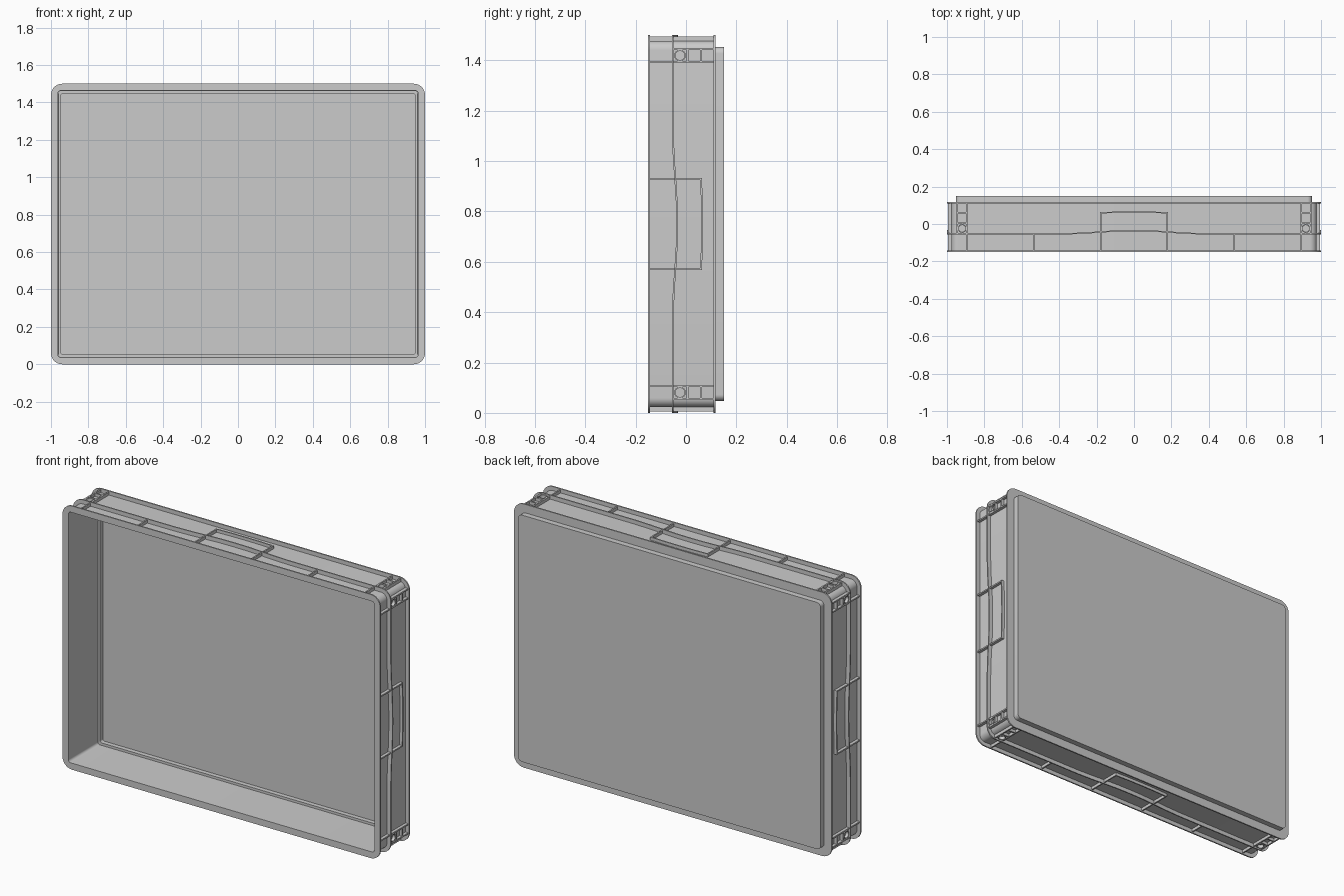
import bpy, bmesh
from math import sin, cos, pi
from mathutils import Vector

if "Cube" in bpy.data.objects:
    bpy.data.objects.remove(bpy.data.objects["Cube"])

HX, HZ, CZ = 1.0, 0.75, 0.75      # half width, half height, centre height
WALL, RIB = 0.023, 0.006          # depth of the outer recess, rib inset from rim
T = 0.008                         # rib thickness


def finish(bm, name, smooth=True):
    bmesh.ops.recalc_face_normals(bm, faces=bm.faces[:])
    me = bpy.data.meshes.new(name)
    bm.to_mesh(me)
    bm.free()
    ob = bpy.data.objects.new(name, me)
    bpy.context.collection.objects.link(ob)
    if smooth:
        bpy.ops.object.select_all(action='DESELECT')
        ob.select_set(True)
        bpy.context.view_layer.objects.active = ob
        bpy.ops.object.shade_smooth_by_angle(angle=0.5)
    return ob


def loft(bm, rings, closed=False, caps=False):
    vs = [[bm.verts.new(p) for p in r] for r in rings]
    n = len(vs[0])
    pairs = list(zip(vs, vs[1:])) + ([(vs[-1], vs[0])] if closed else [])
    for a, b in pairs:
        for i in range(n):
            j = (i + 1) % n
            bm.faces.new((a[i], a[j], b[j], b[i]))
    if caps:
        bm.faces.new(vs[0])
        bm.faces.new(vs[-1])


def outline(inset, r, stations=(), seg=8):
    """Rounded rectangle as (x, z, distance from side centre) points."""
    hx, hz = HX - inset, HZ - inset
    pts = []
    corners = [(1, 1), (-1, 1), (-1, -1), (1, -1)]
    for k, (sx, sz) in enumerate(corners):
        for i in range(seg + 1):
            a = k * pi / 2 + i / seg * pi / 2
            pts.append((sx * (hx - r) + r * cos(a), sz * (hz - r) + r * sin(a), 9))
        for s in stations:
            pts.append([(-s, hz), (-hx, -s), (s, -hz), (hx, s)][k] + (abs(s),))
    return pts


def ring(inset, y, r):
    return [Vector((x, y, z + CZ)) for x, z, _ in outline(inset, r)]


# tray shell: base plinth, lower flange, recessed wall, rim, inner wall, floor
bm = bmesh.new()
loft(bm, [ring(*p) for p in (
    (0.048, 0.15, 0.025), (0.048, 0.118, 0.025), (0, 0.118, 0.06), (0, 0.11, 0.06),
    (WALL, 0.11, 0.037), (WALL, -0.142, 0.037), (0, -0.142, 0.06), (0, -0.15, 0.06),
    (0.037, -0.15, 0.015), (0.039, 0.112, 0.015), (0.053, 0.112, 0.012),
    (0.053, 0.138, 0.012))], caps=True)
finish(bm, "tray_shell")


# middle rib: runs round the tray and bows towards the base at each side centre
BOW = [(0.0, 0.017), (0.09, 0.0155), (0.178, 0.01), (0.26, 0.004), (0.36, 0.0)]
STATIONS = [-s for s, _ in BOW[:0:-1]] + [s for s, _ in BOW]
LIFT = dict(BOW)


def bowed(inset, y, r):
    return [Vector((x, y + LIFT.get(s, 0), z + CZ)) for x, z, s in outline(inset, r, STATIONS)]


bm = bmesh.new()
loft(bm, [bowed(0.025, -0.056, 0.035), bowed(0, -0.056, 0.06),
          bowed(0, -0.049, 0.06), bowed(0.025, -0.049, 0.035)], closed=True)
finish(bm, "middle_rib")


# side-local coordinates: u along the side, y, w = inset from the outer face
def place(side, u, y, w):
    x, z = [(u, HZ - w), (HX - w, -u), (-u, w - HZ), (w - HX, u)][side]
    return Vector((x, y, z + CZ))


def strip(bm, side, path, w0=RIB, w1=WALL + 0.003):
    """Rib over a side wall: path holds (u, y0, y1) sections."""
    loft(bm, [[place(side, u, y0, w0), place(side, u, y1, w0),
               place(side, u, y1, w1), place(side, u, y0, w1)]
              for u, y0, y1 in path], caps=True)


def cross_rib(bm, side, u, y0, y1):
    strip(bm, side, [(u - T / 2, y0, y1), (u + T / 2, y0, y1)])


SIDES = ["top_side", "right_side", "bottom_side", "left_side"]
for side, label in enumerate(SIDES):
    long_side = side % 2 == 0
    H = HX if long_side else HZ

    # grip frame: two uprights and a bowed bar
    bm = bmesh.new()
    for u in (-0.178, 0.178):
        cross_rib(bm, side, u, -0.143, 0.063)
    strip(bm, side, [(u, 0.056 + d, 0.063 + d) for u, d in
                     ((-0.182, 0), (-0.09, 0.0035), (0, 0.0045), (0.09, 0.0035), (0.182, 0))])
    finish(bm, label + "_grip_frame", False)

    # short stiffeners on the long sides only
    if long_side:
        bm = bmesh.new()
        for u in (-0.535, 0.535):
            cross_rib(bm, side, u, -0.143, -0.052)
        finish(bm, label + "_stiffeners", False)

    # corner cells with round pin bosses
    cells, bosses = bmesh.new(), bmesh.new()
    for s in (-1, 1):
        a, b = s * (H - 0.055), s * (H - 0.107)
        cross_rib(cells, side, a, -0.053, 0.111)
        cross_rib(cells, side, b, -0.143, 0.111)
        for y in (0.005, 0.06):
            strip(cells, side, [(a, y - T / 2, y + T / 2), (b, y - T / 2, y + T / 2)])
        c, cy = (a + b) / 2, -0.024
        loft(bosses, [[place(side, c + r * cos(i * pi / 8), cy + r * sin(i * pi / 8), w)
                       for i in range(16)]
                      for r, w in ((0.023, WALL + 0.003), (0.023, RIB),
                                   (0.018, RIB), (0.018, WALL + 0.003))], closed=True)
    finish(cells, label + "_corner_cells", False)
    finish(bosses, label + "_pin_bosses")
